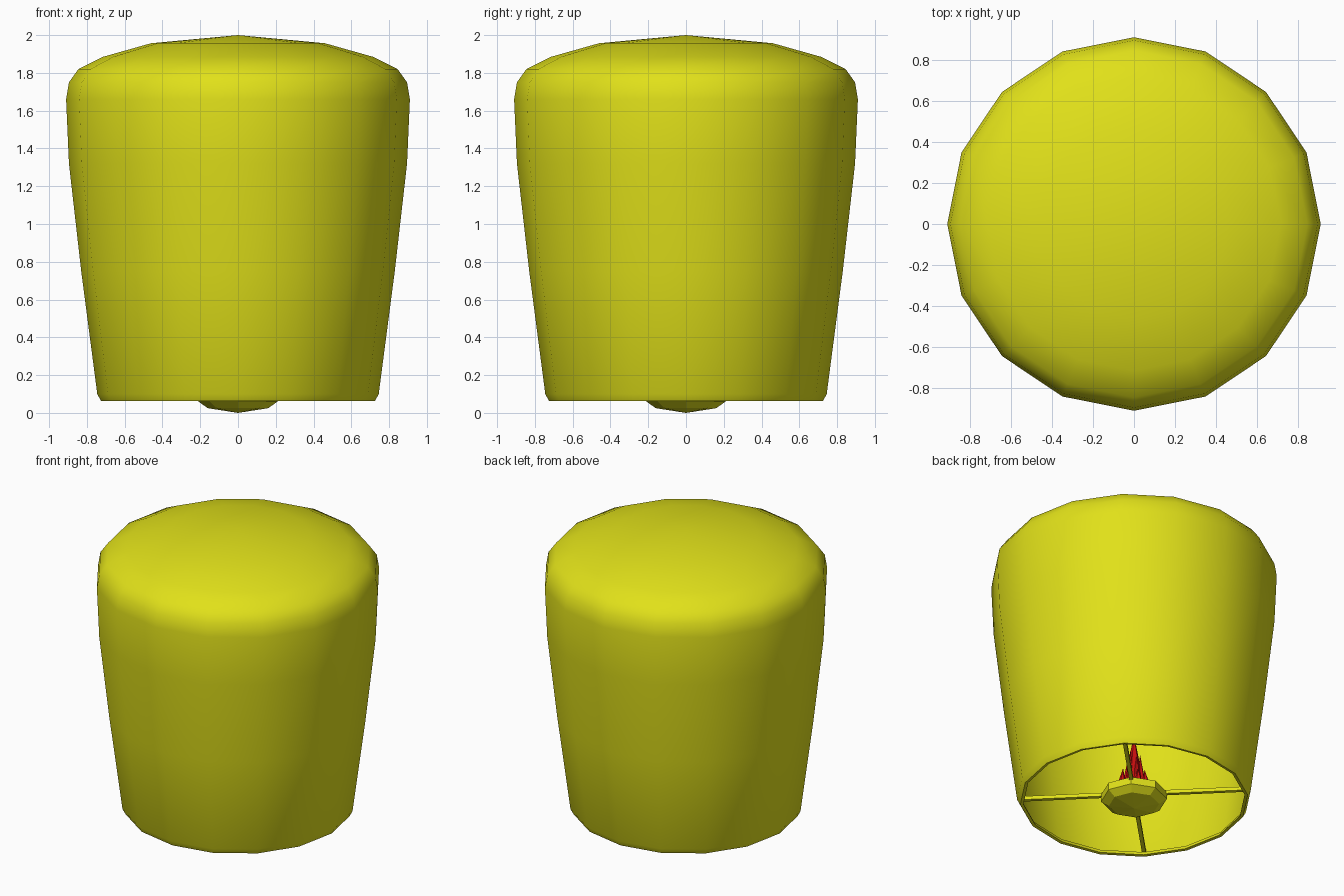
import bpy, bmesh, math, random
from mathutils import Matrix, Vector

if "Cube" in bpy.data.objects:
    bpy.data.objects.remove(bpy.data.objects["Cube"])

random.seed(4)


def material(name, color):
    m = bpy.data.materials.new(name)
    m.diffuse_color = (*color, 1)
    m.use_nodes = True
    m.node_tree.nodes["Principled BSDF"].inputs["Base Color"].default_value = m.diffuse_color
    return m


YELLOW = material("yellow_paper", (0.75, 0.75, 0.01))
RED = material("flame_red", (0.6, 0.005, 0.005))


def make_object(name, bm, mat, smooth=None):
    mesh = bpy.data.meshes.new(name)
    bm.to_mesh(mesh)
    bm.free()
    ob = bpy.data.objects.new(name, mesh)
    bpy.context.collection.objects.link(ob)
    mesh.materials.append(mat)
    if smooth:
        bpy.ops.object.select_all(action='DESELECT')
        ob.select_set(True)
        bpy.context.view_layer.objects.active = ob
        bpy.ops.object.shade_smooth_by_angle(angle=math.radians(smooth))
    return ob


def lathe(name, profile, sides, mat, smooth=None):
    """Revolve (radius, z) points around z; zero-radius points become poles."""
    bm = bmesh.new()
    rings = []
    for r, z in profile:
        n = sides if r > 0 else 1
        rings.append([bm.verts.new((r * math.cos(2 * math.pi * i / sides),
                                    r * math.sin(2 * math.pi * i / sides), z))
                      for i in range(n)])
    for a, b in zip(rings, rings[1:]):
        for i in range(sides):
            j = (i + 1) % sides
            quad = [a[i % len(a)], a[j % len(a)], b[j % len(b)], b[i % len(b)]]
            bm.faces.new(list(dict.fromkeys(quad)))
    return make_object(name, bm, mat, smooth)


# Paper envelope, open at the bottom with a small turned-in lip
lathe("paper_envelope",
      [(0.715, 0.09), (0.705, 0.065), (0.725, 0.062), (0.745, 0.10), (0.83, 0.75),
       (0.895, 1.32), (0.91, 1.66), (0.895, 1.75), (0.845, 1.82), (0.715, 1.885),
       (0.46, 1.957), (0, 2.0)], 16, YELLOW, 45)

# Fuel burner, faceted dish
lathe("burner", [(0, 0), (0.16, 0.025), (0.21, 0.06), (0.21, 0.11),
                 (0.17, 0.13), (0, 0.13)], 8, YELLOW)

# Crossed struts holding the burner to the rim
bm = bmesh.new()
for k in range(4):
    turn = Matrix.Rotation(math.radians(45 + 90 * k), 4, 'Z')
    bmesh.ops.create_cube(bm, size=1, matrix=turn @ Matrix.Translation((0.455, 0, 0.105))
                          @ Matrix.Diagonal((0.55, 0.025, 0.025, 1)))
make_object("support_struts", bm, YELLOW)

# Flame: central spike surrounded by shorter leaning spikes
bm = bmesh.new()


def spike(x, y, z, radius, height):
    lean = Vector((-x * 0.5, -y * 0.5, 0.6)).normalized()
    rot = Vector((0, 0, 1)).rotation_difference(lean).to_matrix().to_4x4()
    bmesh.ops.create_cone(bm, cap_ends=True, segments=6, radius1=radius, radius2=0,
                          depth=height, matrix=Matrix.Translation((x, y, z)) @ rot
                          @ Matrix.Translation((0, 0, height / 2)))


spike(0, 0, 0.12, 0.075, 0.42)
for count, ring, height in ((8, 0.085, 0.15), (6, 0.05, 0.27)):
    for i in range(count):
        a = 2 * math.pi * i / count + ring * 5
        spike(ring * math.cos(a), ring * math.sin(a), 0.12, 0.035,
              height * random.uniform(0.85, 1.15))
make_object("flame", bm, RED)
